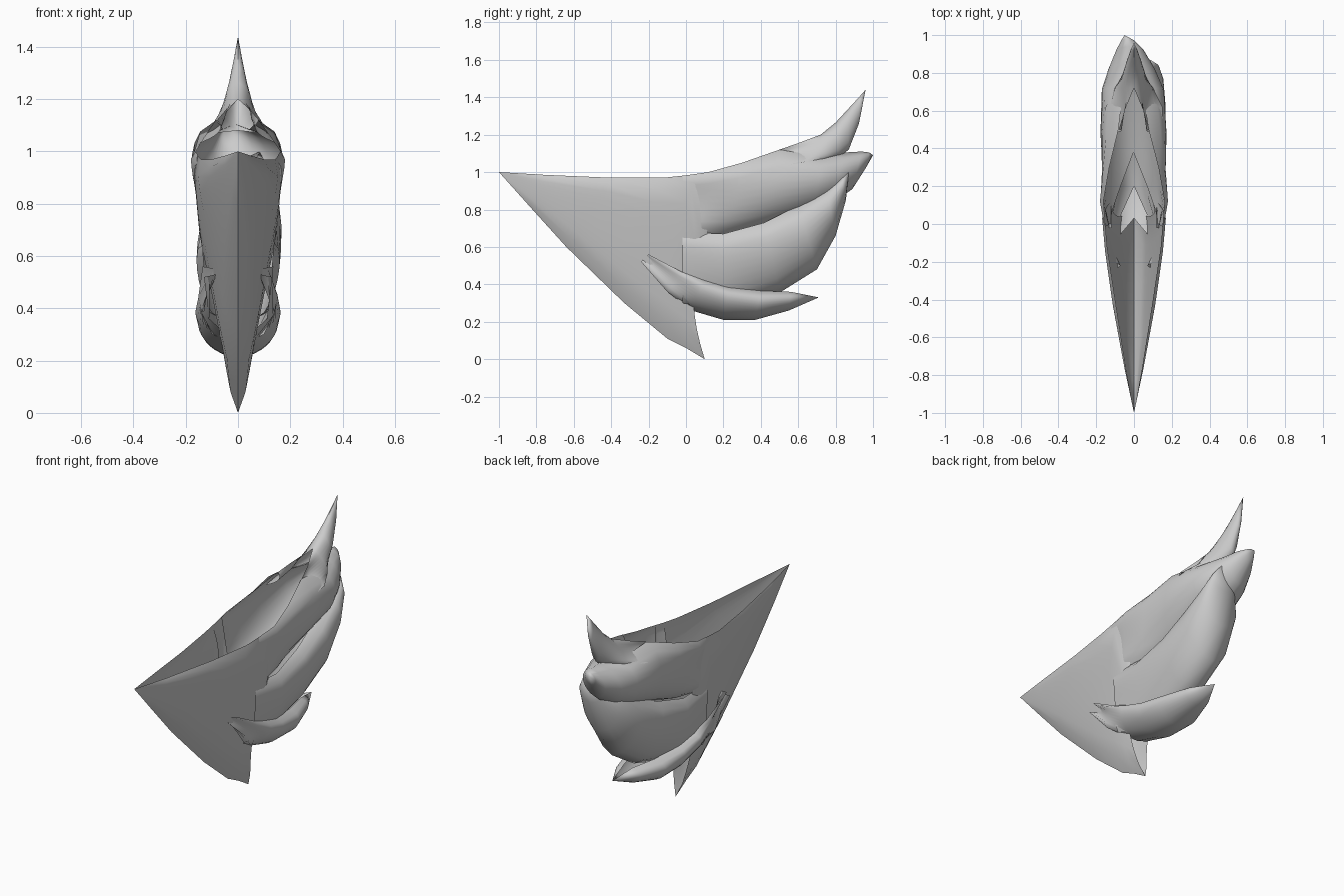
import bpy, bmesh

STEPS = 10


def shell(name, sections, tip_x=0.0, fullness=0.65):
    """Mirrored open shell. Each section is a curve in (y, z) from its upper edge
    through a control point to its lower edge, plus half widths at all three.
    A control of None means the midpoint."""
    bm = bmesh.new()
    for side in (1, -1):
        rows = []
        for n, (r, m, k, wr, wm, wk) in enumerate(sections):
            m = m or ((r[0] + k[0]) / 2, (r[1] + k[1]) / 2)
            dx = tip_x * (n / (len(sections) - 1)) ** 3
            row = []
            for i in range(STEPS + 1):
                t = i / STEPS
                a, b, c = (1 - t) ** 2, 2 * t * (1 - t), t * t
                x = a * wr + c * wk + 0.5 * wm * (2 * b) ** fullness
                row.append(bm.verts.new((side * x + dx,
                                         a * r[0] + b * m[0] + c * k[0],
                                         a * r[1] + b * m[1] + c * k[1])))
            rows.append(row)
        for p, q in zip(rows, rows[1:]):
            for i in range(STEPS):
                f = (p[i], p[i + 1], q[i + 1], q[i])
                bm.faces.new(f if side > 0 else f[::-1])
    bmesh.ops.remove_doubles(bm, verts=bm.verts, dist=0.0005)
    bmesh.ops.recalc_face_normals(bm, faces=bm.faces)
    # Outer surface faces away from the centre plane
    if sum(f.normal.x * f.calc_center_median().x for f in bm.faces) < 0:
        bmesh.ops.reverse_faces(bm, faces=bm.faces)
    mesh = bpy.data.meshes.new(name)
    bm.to_mesh(mesh)
    bm.free()
    ob = bpy.data.objects.new(name, mesh)
    bpy.context.collection.objects.link(ob)
    bpy.ops.object.select_all(action='DESELECT')
    ob.select_set(True)
    bpy.context.view_layer.objects.active = ob
    bpy.ops.object.shade_smooth_by_angle(angle=1.4)
    return ob


# Front wedge, open on top, ending in the lowest point
shell("front_wedge", [
    ((-1, 1), None, (-1, 1), 0, 0, 0),
    ((-.75, .985), None, (-.83, .81), .045, .055, 0),
    ((-.40, .97), (-.50, .80), (-.64, .60), .10, .12, 0),
    ((-.12, .97), (-.25, .65), (-.33, .30), .142, .14, 0),
    ((.07, .99), (-.15, .60), (-.10, .11), .158, .15, 0),
    ((.10, .75), (-.05, .50), (.00, .06), .14, .13, 0),
    ((.12, .66), (-.03, .40), (.10, .00), .12, .10, 0)], fullness=.6)

# Upper lock continues the rim and sweeps back
shell("upper_lock", [
    ((-.02, .98), (.0, .85), (.00, .67), .150, .13, .125),
    ((.12, 1.00), (.12, .85), (.07, .66), .162, .185, .115),
    ((.30, 1.05), (.28, .85), (.20, .66), .13, .22, .07),
    ((.50, 1.12), (.50, .90), (.38, .69), .08, .30, 0),
    ((.72, 1.085), (.72, .95), (.67, .78), .05, .30, 0),
    ((.85, 1.105), None, (.78, .83), 0, .25, 0),
    ((.94, 1.11), None, (.89, .91), 0, .15, 0),
    ((.98, 1.105), None, (.96, 1.02), 0, .07, 0),
    ((1, 1.09), None, (1, 1.09), 0, 0, 0)], tip_x=-.05)

# Spike rising from the back of the rim
shell("top_spike", [
    ((.50, 1.12), None, (.48, 1.03), .08, .03, .15),
    ((.60, 1.155), None, (.62, 1.05), .05, .03, .15),
    ((.72, 1.20), None, (.72, 1.07), 0, .11, .09),
    ((.80, 1.265), None, (.82, 1.08), 0, .11, 0),
    ((.86, 1.33), None, (.87, 1.12), 0, .075, 0),
    ((.92, 1.395), None, (.925, 1.26), 0, .035, 0),
    ((.96, 1.44), None, (.96, 1.44), 0, 0, 0)])

# Broad middle lock
shell("middle_lock", [
    ((-.02, .68), None, (-.02, .30), .12, .14, .10),
    ((.20, .67), None, (.20, .26), .12, .22, 0),
    ((.42, .73), None, (.50, .355), .10, .25, 0),
    ((.60, .82), None, (.70, .48), .08, .26, 0),
    ((.75, .915), None, (.80, .66), .05, .23, 0),
    ((.83, .975), None, (.855, .85), .02, .15, 0),
    ((.87, 1), None, (.87, 1), 0, 0, 0)], tip_x=.085)

# Narrow lower lock
shell("lower_lock", [
    ((-.20, .56), None, (-.24, .52), .135, .01, .13),
    ((-.02, .465), None, (-.10, .36), .13, .17, .11),
    ((.10, .42), None, (.03, .26), .12, .23, 0),
    ((.23, .385), None, (.20, .21), .10, .23, 0),
    ((.40, .365), None, (.37, .21), .07, .23, 0),
    ((.56, .36), None, (.55, .26), .03, .15, 0),
    ((.71, .33), None, (.71, .33), 0, 0, 0)])
